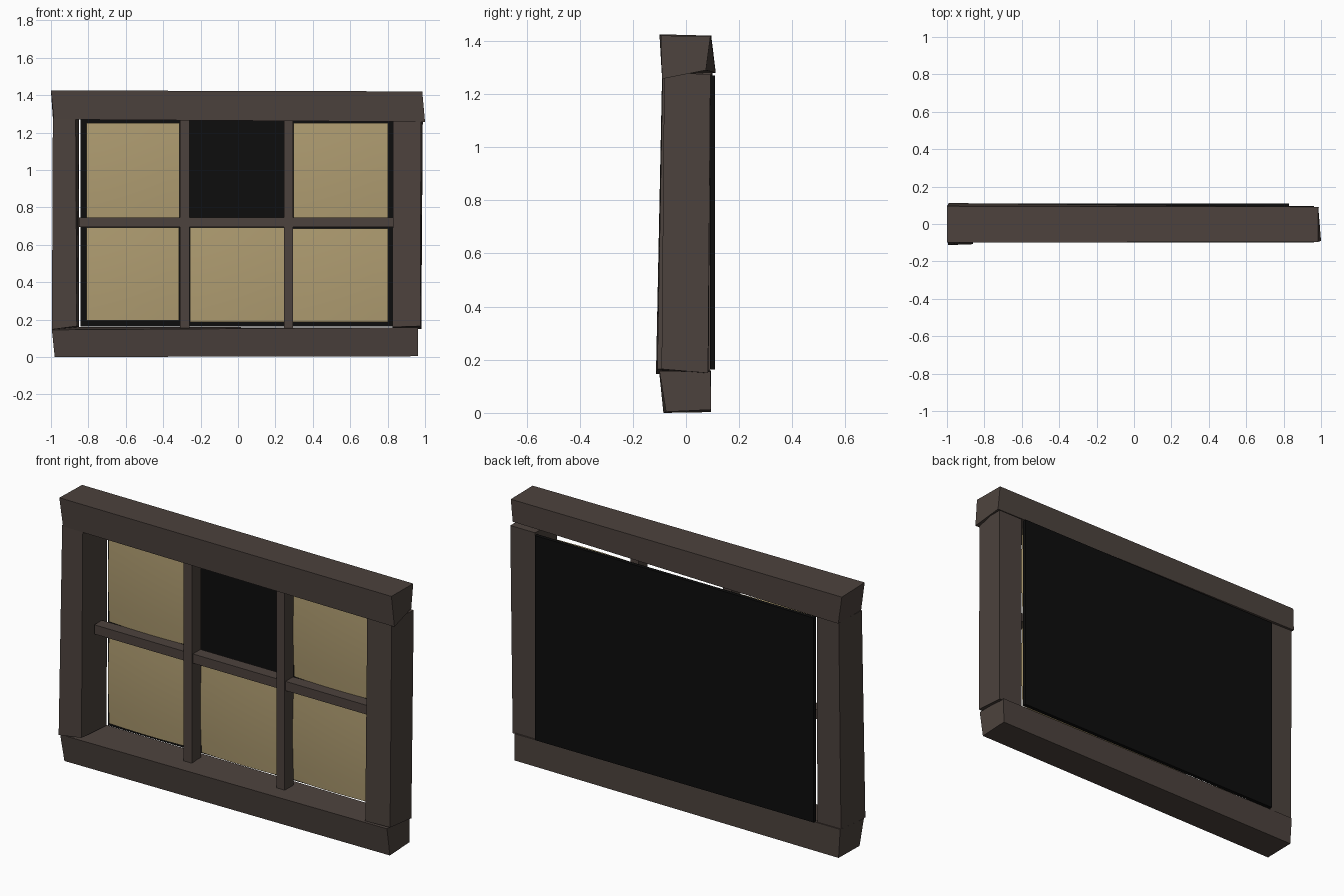
import bpy, bmesh

if "Cube" in bpy.data.objects:
    bpy.data.objects.remove(bpy.data.objects["Cube"])


def mat(name, rgb):
    m = bpy.data.materials.new(name)
    m.diffuse_color = (*rgb, 1)
    m.use_nodes = True
    m.node_tree.nodes["Principled BSDF"].inputs["Base Color"].default_value = m.diffuse_color
    return m


WOOD = mat("dark wood", (0.073, 0.055, 0.047))
GLASS = mat("amber glass", (0.43, 0.335, 0.165))
BLACK = mat("black backing", (0.004, 0.004, 0.004))


def add(name, bm, material):
    bmesh.ops.recalc_face_normals(bm, faces=bm.faces)
    me = bpy.data.meshes.new(name)
    bm.to_mesh(me)
    bm.free()
    me.materials.append(material)
    ob = bpy.data.objects.new(name, me)
    bpy.context.collection.objects.link(ob)
    return ob


def beam(name, end_a, end_b, material=WOOD):
    """Hand-hewn block between two four-cornered ends."""
    bm = bmesh.new()
    a = [bm.verts.new(p) for p in end_a]
    b = [bm.verts.new(p) for p in end_b]
    bm.faces.new(a)
    bm.faces.new(b)
    for i in range(4):
        j = (i + 1) % 4
        bm.faces.new((a[i], a[j], b[j], b[i]))
    return add(name, bm, material)


def block(name, x0, x1, y0, y1, z0, z1, material=WOOD):
    ends = [[(x, y0, z0), (x, y1, z0), (x, y1, z1), (x, y0, z1)] for x in (x0, x1)]
    return beam(name, *ends, material)


def pane(name, x0, x1, z0, z1, y=0.055, bulge=0.018):
    """Slightly domed glass pane."""
    n = 6
    bm = bmesh.new()
    grid = []
    for i in range(n + 1):
        for j in range(n + 1):
            u, v = 2 * i / n - 1, 2 * j / n - 1
            dome = bulge * (1 - (u * u + v * v) / 2)
            grid.append(bm.verts.new((x0 + (x1 - x0) * i / n, y - dome,
                                      z0 + (z1 - z0) * j / n)))
    for i in range(n):
        for j in range(n):
            k = i * (n + 1) + j
            bm.faces.new((grid[k], grid[k + n + 1], grid[k + n + 2], grid[k + 1]))
    # close the pane with side walls and a flat back
    rim = [e for e in bm.edges if e.is_boundary]
    ext = bmesh.ops.extrude_edge_only(bm, edges=rim)["geom"]
    for v in ext:
        if isinstance(v, bmesh.types.BMVert):
            v.co.y = y + 0.015
    bmesh.ops.holes_fill(bm, edges=[e for e in bm.edges if e.is_boundary], sides=0)
    ob = add(name, bm, GLASS)
    bpy.ops.object.select_all(action='DESELECT')
    ob.select_set(True)
    bpy.context.view_layer.objects.active = ob
    bpy.ops.object.shade_smooth_by_angle(angle=0.6)


# Outer frame: crooked beams, corners ordered front-low, back-low, back-high, front-high
beam("top_beam",
     [(-0.985, -0.09, 1.27), (-0.99, 0.112, 1.28), (-1.0, 0.095, 1.42), (-1.0, -0.1, 1.425)],
     [(1.0, -0.09, 1.257), (0.985, 0.075, 1.29), (0.985, 0.092, 1.418), (0.985, -0.095, 1.42)])
beam("bottom_beam",
     [(-0.98, -0.085, 0.0), (-0.98, 0.095, 0.003), (-0.99, 0.095, 0.16), (-0.995, -0.1, 0.145)],
     [(0.962, -0.075, 0.004), (0.962, 0.095, 0.012), (0.962, 0.092, 0.155), (0.962, -0.1, 0.158)])

# Side posts: corners ordered front-left, front-right, back-right, back-left
beam("left_post",
     [(-0.995, -0.113, 0.147), (-0.862, -0.108, 0.165), (-0.85, 0.09, 0.16), (-0.99, 0.088, 0.15)],
     [(-0.99, -0.09, 1.275), (-0.868, -0.088, 1.275), (-0.85, 0.095, 1.28), (-0.985, 0.1, 1.28)])
beam("right_post",
     [(0.825, -0.09, 0.16), (0.975, -0.092, 0.165), (0.98, 0.083, 0.15), (0.835, 0.085, 0.15)],
     [(0.83, -0.08, 1.275), (0.978, -0.082, 1.28), (0.988, 0.092, 1.275), (0.84, 0.092, 1.275)])

# Glazing bars
for side, x in (("left", -0.285), ("right", 0.27)):
    block(side + "_upright_bar", x - 0.025, x + 0.025, -0.022, 0.055, 0.15, 1.275)
block("cross_bar", -0.85, 0.83, -0.015, 0.05, 0.695, 0.745)

# Glass panes, the upper middle one is missing
pane("upper_left_pane", -0.81, -0.312, 0.745, 1.25)
pane("upper_right_pane", 0.298, 0.802, 0.745, 1.25)
pane("lower_left_pane", -0.81, -0.315, 0.195, 0.692)
pane("lower_middle_pane", -0.257, 0.247, 0.186, 0.692)
pane("lower_right_pane", 0.295, 0.802, 0.186, 0.688)

# Dark backing panel
block("backing_panel", -0.842, 0.828, 0.09, 0.11, 0.163, 1.27, BLACK)
